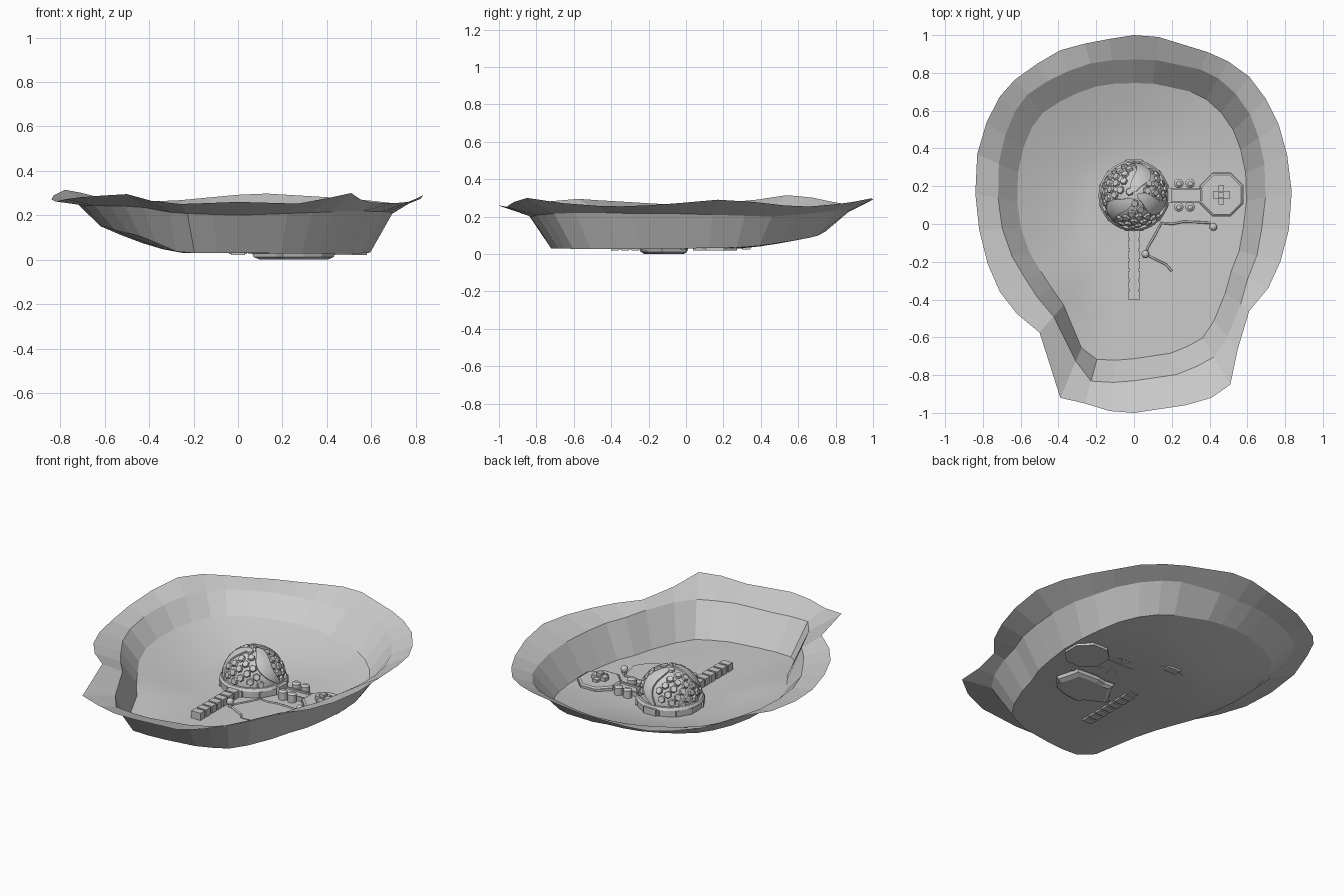
import bpy, bmesh, math
from math import sin, cos, pi, radians, degrees, atan2, hypot
from mathutils import Matrix, Vector

if "Cube" in bpy.data.objects:
    bpy.data.objects.remove(bpy.data.objects["Cube"])


def make(name, bm):
    bmesh.ops.recalc_face_normals(bm, faces=bm.faces)
    me = bpy.data.meshes.new(name)
    bm.to_mesh(me)
    bm.free()
    ob = bpy.data.objects.new(name, me)
    bpy.context.collection.objects.link(ob)
    return ob


def lerp(table, a):
    # periodic interpolation over (degrees, value) pairs
    t = sorted(table)
    t = [(t[-1][0] - 360, t[-1][1])] + t + [(t[0][0] + 360, t[0][1])]
    for (a0, v0), (a1, v1) in zip(t, t[1:]):
        if a0 <= a <= a1:
            return v0 + (v1 - v0) * (a - a0) / max(a1 - a0, 1e-6)
    return t[0][1]


def polar(x, y):
    return degrees(atan2(y, x)) % 360, hypot(x, y)


def box(bm, x0, x1, y0, y1, z0, z1):
    m = Matrix.Translation(((x0 + x1) / 2, (y0 + y1) / 2, (z0 + z1) / 2)) @ \
        Matrix.Diagonal((x1 - x0, y1 - y0, z1 - z0, 1))
    bmesh.ops.create_cube(bm, size=1, matrix=m)


def cyl(bm, x, y, z0, z1, r, n, r2=None, turn=0):
    m = Matrix.Translation((x, y, (z0 + z1) / 2)) @ Matrix.Rotation(turn, 4, 'Z')
    bmesh.ops.create_cone(bm, cap_ends=True, segments=n, radius1=r,
                          radius2=r if r2 is None else r2, depth=z1 - z0, matrix=m)


# Crater terrain: faceted flange and wall, smooth floor
outer = [(0, 1), (.13, .99), (.39, .91), (.5, .86), (.61, .78), (.7, .66), (.765, .53),
         (.81, .37), (.835, .17), (.82, -.03), (.775, -.2), (.71, -.34), (.61, -.46),
         (.55, -.66), (.51, -.85), (.41, -.92), (.27, -.96), (0, -1), (-.13, -.99),
         (-.26, -.95), (-.39, -.92), (-.5, -.575), (-.62, -.475), (-.71, -.36),
         (-.775, -.21), (-.82, -.03), (-.84, .16), (-.83, .37), (-.78, .54), (-.71, .675),
         (-.63, .765), (-.51, .85), (-.39, .92), (-.26, .955), (-.13, .98)]
crest = [polar(*p) for p in [
    (0, .87), (.24, .85), (.42, .79), (.53, .7), (.62, .57), (.675, .4), (.695, .18),
    (.675, -.03), (.585, -.32), (.5, -.58), (.46, -.68), (.35, -.745), (.18, -.81), (0, -.83),
    (-.24, -.83), (-.34, -.66), (-.43, -.475), (-.575, -.29), (-.68, -.08), (-.72, .16),
    (-.7, .4), (-.64, .58), (-.56, .69), (-.39, .79), (-.23, .85)]]
rim_z = [(0, .275), (15, .295), (40, .25), (65, .28), (85, .3), (110, .26), (125, .27), (143, .32),
         (160, .28), (180, .26), (205, .28), (229, .295), (247, .265), (255, .25),
         (270, .26), (285, .25), (301, .3), (312, .265), (325, .255), (340, .255)]
crest_z = [(0, .215), (35, .2), (70, .24), (90, .225), (120, .24), (145, .255), (180, .245),
           (225, .24), (250, .21), (270, .2), (310, .22)]
foot_z = [(0, .03), (30, .035), (55, .08), (90, .13), (135, .15), (180, .15), (215, .11),
          (250, .03), (330, .027)]
foot_f = [(0, .855), (225, .86), (242, .93), (255, .86)]
bm = bmesh.new()
rings = [[] for _ in range(7)]
fracs = (1, .85, .7, .55, .4)
for x, y in outer:
    a = polar(x, y)[0]
    c, s = cos(radians(a)), sin(radians(a))
    r = lerp(crest, a)
    rings[0].append(bm.verts.new((x, y, lerp(rim_z, a))))
    rings[1].append(bm.verts.new((r * c, r * s, lerp(crest_z, a))))
    for i, f in enumerate(fracs):
        z = .03 + (lerp(foot_z, a) - .03) * ((f - .4) / .6) ** 1.4
        q = r * lerp(foot_f, a) * f
        rings[i + 2].append(bm.verts.new((q * c, q * s, z)))
n = len(outer)
for k in range(6):
    for i in range(n):
        j = (i + 1) % n
        f = bm.faces.new((rings[k][i], rings[k][j], rings[k + 1][j], rings[k + 1][i]))
        f.smooth = k > 1
bm.faces.new(rings[6]).smooth = True
make("crater_terrain", bm)

# Dome and its base ring
CX, CY, CZ, R = 0, .15, .08, .165
bm = bmesh.new()
bmesh.ops.create_uvsphere(bm, u_segments=40, v_segments=20, radius=R,
                          matrix=Matrix.Translation((CX, CY, CZ)))
bmesh.ops.delete(bm, geom=[v for v in bm.verts if v.co.z < CZ - .001], context='VERTS')
for f in bm.faces:
    f.smooth = True
make("dome_shell", bm)
bm = bmesh.new()
cyl(bm, CX, CY, .032, .07, .182, 32)
cyl(bm, CX, CY, .07, .085, .188, 32, .178)
for k in range(6):
    a = k * pi / 3 + pi / 6
    m = Matrix.Translation((CX, CY, .052)) @ Matrix.Rotation(a, 4, 'Z') @ \
        Matrix.Translation((.178, 0, 0)) @ Matrix.Diagonal((.016, .1, .036, 1))
    bmesh.ops.create_cube(bm, size=1, matrix=m)
make("dome_base", bm)


# Swirling leaf bands over the dome, hex cells between them
def leaf(a0, s):
    th = radians(6 + 84 * s)
    return th, radians(a0) - .5 * sin(pi * s), .036 * max(sin(pi * s), 0) ** .7 + .006


def on_dome(th, az, r):
    return Vector((CX + r * sin(th) * cos(az), CY + r * sin(th) * sin(az), CZ + r * cos(th)))


starts = (95, 240, 0)
bm = bmesh.new()
for a0 in starts:
    prev = None
    for i in range(17):
        th, az, w = leaf(a0, i / 16)
        d = min(w / (R * sin(th)), .8)
        row = [bm.verts.new(on_dome(th, az + d * q, R * 1.06 if abs(q) < 1 else R * .99))
               for q in (-1, -.98, -.5, 0, .5, .98, 1)]
        if prev:
            for q in range(6):
                bm.faces.new((prev[q], prev[q + 1], row[q + 1], row[q])).smooth = 0 < q < 5
        prev = row
make("dome_bands", bm)
bm = bmesh.new()
N = 84
for i in range(N):
    th = math.acos(1 - (i + .5) / N)
    az = i * pi * (3 - 5 ** .5)
    clear = th < radians(86)
    for a0 in starts:
        _, ca, w = leaf(a0, max(0, (degrees(th) - 6) / 84))
        d = (az - ca + pi) % (2 * pi) - pi
        if abs(d) * R * sin(th) < w + .008:
            clear = False
    if clear:
        p = on_dome(th, az, R * 1.01)
        q = (p - Vector((CX, CY, CZ))).to_track_quat('Z', 'Y').to_matrix().to_4x4()
        bmesh.ops.create_cone(bm, cap_ends=True, segments=6, radius1=.024, radius2=.018,
                              depth=.018, matrix=Matrix.Translation(p) @ q)
make("dome_hex_cells", bm)

# Rear door of the dome
bm = bmesh.new()
box(bm, -.04, .04, .3, .345, .025, .075)
make("rear_door", bm)

# Segmented corridor
bm = bmesh.new()
box(bm, -.024, .024, -.4, 0, .025, .066)
for k in range(7):
    y = -.4 + k * .054
    box(bm, -.031, .031, y, y + .042, .02, .073)
make("front_corridor", bm)

# Walkway to the pad with side rails, and storage tanks
bm = bmesh.new()
box(bm, .17, .37, .12, .18, .028, .046)
for y in (.116, .184):
    box(bm, .17, .36, y - .005, y + .005, .028, .056)
box(bm, .17, .2, .11, .19, .028, .08)
make("pad_walkway", bm)
bm = bmesh.new()
for x in (.237, .297):
    for y in (.09, .215):
        cyl(bm, x, y, .028, .075, .025, 16)
        cyl(bm, x, y, .075, .085, .025, 16, .012)
make("storage_tanks", bm)

# Octagonal landing pad and a small parked craft
bm = bmesh.new()
cyl(bm, .464, .155, .02, .048, .126, 8, turn=pi / 8)
cyl(bm, .464, .155, .048, .055, .122, 8, .112, turn=pi / 8)
make("landing_pad", bm)
bm = bmesh.new()
box(bm, .417, .508, .134, .174, .056, .078)
box(bm, .447, .477, .174, .205, .055, .07)
box(bm, .447, .477, .103, .134, .055, .07)
box(bm, .447, .475, .138, .17, .078, .095)
make("parked_craft", bm)

# Sunken pit tapering downwards, edge pipe and two end posts
edge = [(.06, -.16), (.075, -.12), (.11, -.06), (.145, .005), (.2, 0), (.26, .012),
        (.33, .01), (.405, .005), (.42, -.06), (.44, -.13), (.38, -.21), (.3, -.24),
        (.2, -.25), (.17, -.215), (.11, -.185)]
bm = bmesh.new()
loops = []
for k, z in ((.8, 0), (.95, .012), (1, .034)):
    loops.append([bm.verts.new((.26 + (x - .26) * k, -.11 + (y + .11) * k, z)) for x, y in edge])
for lo, hi in zip(loops, loops[1:]):
    for i in range(len(edge)):
        j = (i + 1) % len(edge)
        bm.faces.new((lo[i], lo[j], hi[j], hi[i]))
bm.faces.new(loops[0])
bm.faces.new(loops[2])
make("pit_slab", bm)
cu = bpy.data.curves.new("pit_pipe", 'CURVE')
cu.dimensions = '3D'
cu.bevel_depth = .006
cu.bevel_resolution = 1
path = edge[7:8] + edge[6::-1] + edge[:-4:-1]
sp = cu.splines.new('POLY')
sp.points.add(len(path) - 1)
for p, (x, y) in zip(sp.points, path):
    p.co = (x, y, .034, 1)
bpy.context.collection.objects.link(bpy.data.objects.new("pit_pipe", cu))
bm = bmesh.new()
for x, y in ((.06, -.16), (.42, -.015)):
    cyl(bm, x, y, .025, .06, .012, 12)
    bmesh.ops.create_uvsphere(bm, u_segments=12, v_segments=8, radius=.021,
                              matrix=Matrix.Translation((x, y, .06)))
make("pit_posts", bm)
